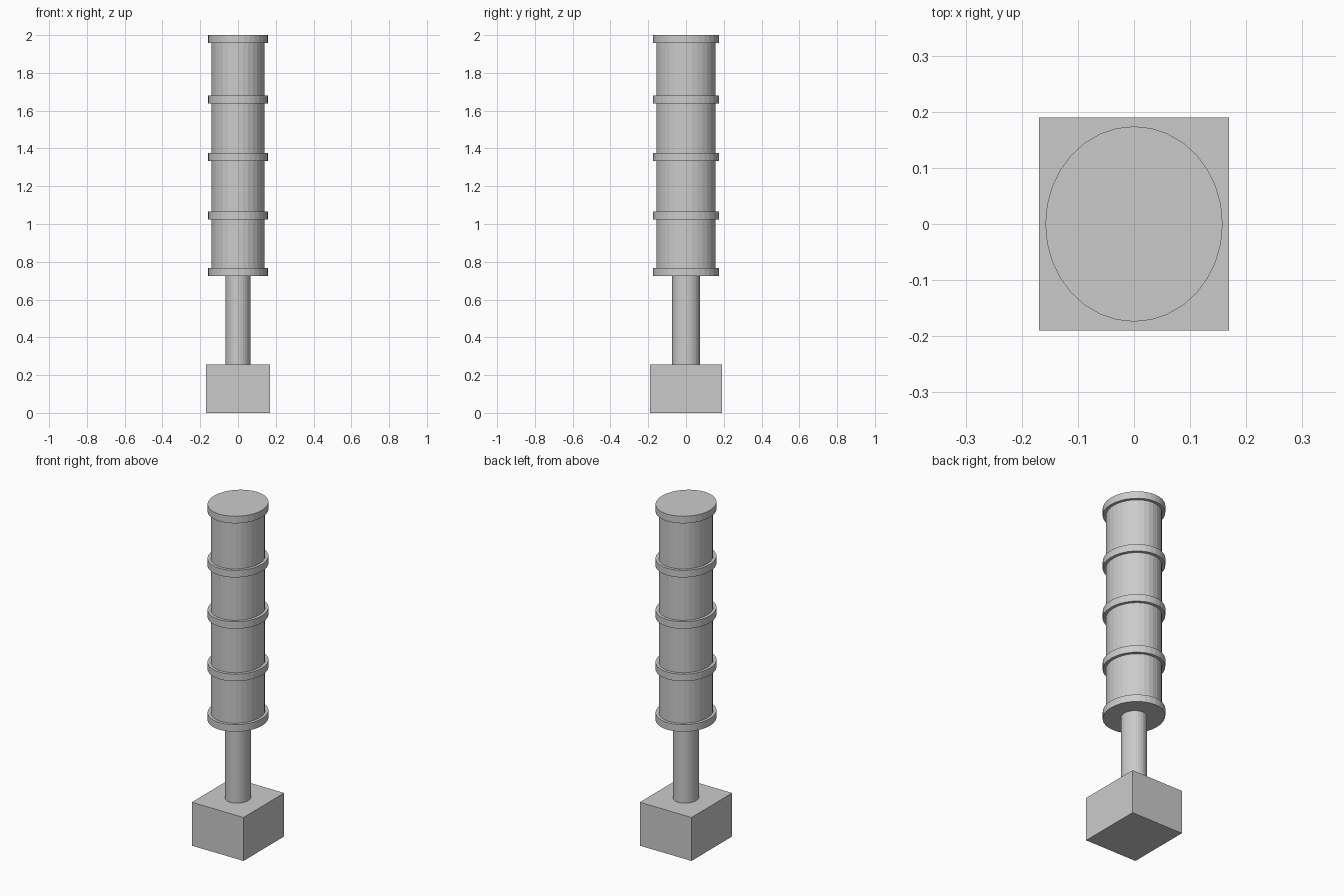
import bpy

cube = bpy.data.objects.get("Cube")
if cube:
    bpy.data.objects.remove(cube, do_unlink=True)

GREY = (0.6, 0.6, 0.6, 1.0)
grey = bpy.data.materials.new("plain_grey")
grey.use_nodes = True
grey.diffuse_color = GREY
grey.node_tree.nodes["Principled BSDF"].inputs["Base Color"].default_value = GREY


def finish(name, scale):
    obj = bpy.context.object
    obj.name = name
    obj.scale = scale
    bpy.ops.object.transform_apply(location=False, rotation=False, scale=True)
    obj.data.materials.append(grey)
    return obj


def oval_cylinder(name, rx, ry, z0, z1):
    bpy.ops.mesh.primitive_cylinder_add(vertices=32, radius=1, depth=1,
                                        location=(0, 0, (z0 + z1) / 2))
    return finish(name, (rx, ry, z1 - z0))


# Square base block
BASE_TOP = 0.257
bpy.ops.mesh.primitive_cube_add(size=1, location=(0, 0, BASE_TOP / 2))
finish("base_block", (0.338, 0.38, BASE_TOP))

# Post between base and drum
oval_cylinder("post", 0.067, 0.073, BASE_TOP - 0.01, 0.74)

# Oval drum
oval_cylinder("drum", 0.141, 0.157, 0.73, 1.99)

# Bands around the drum, bottom to top
for i, top in enumerate((0.767, 1.066, 1.376, 1.68, 2.0)):
    oval_cylinder(f"drum_band_{i + 1}", 0.158, 0.174, top - 0.042, top)
